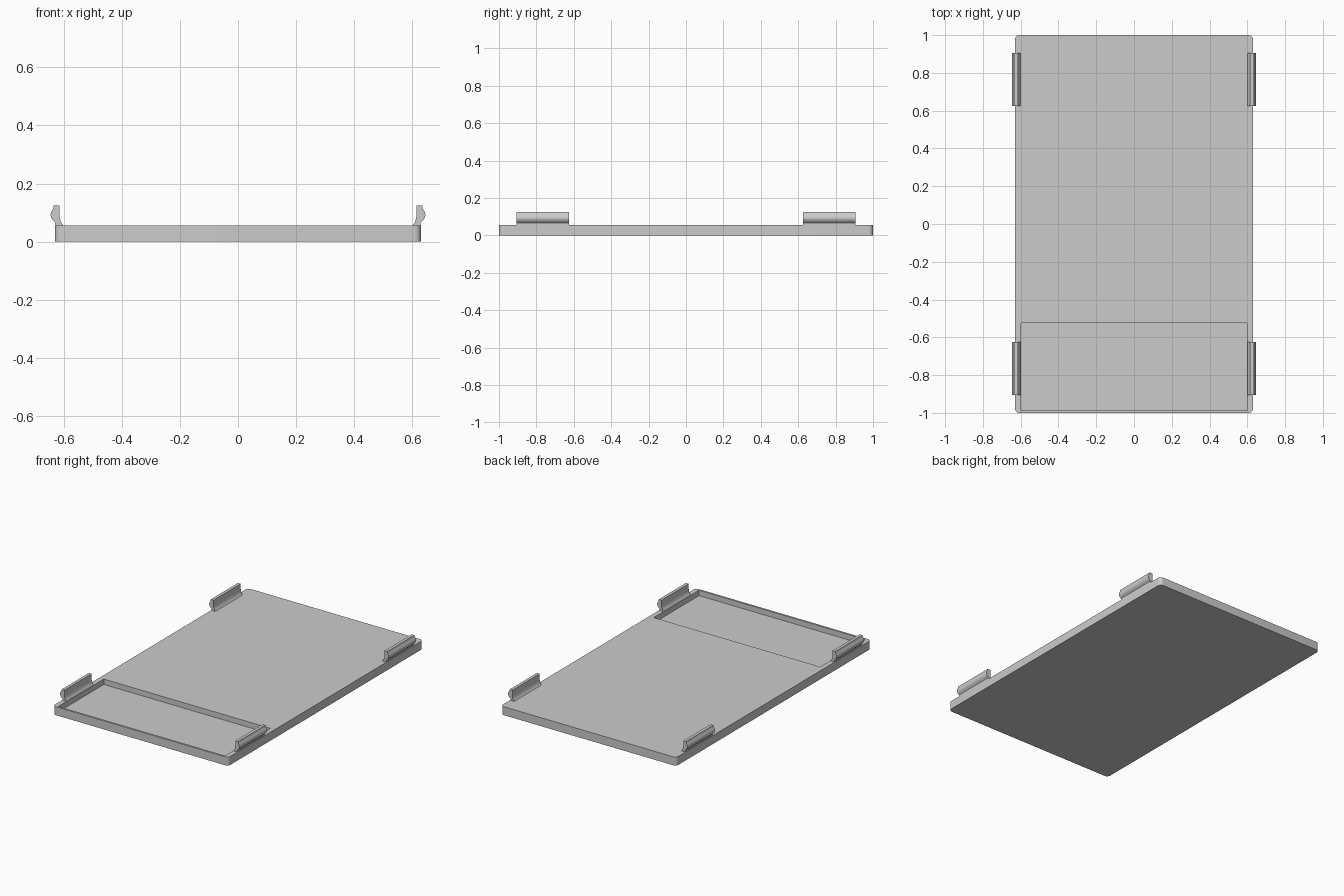
import bpy
import bmesh
import math

if "Cube" in bpy.data.objects:
    bpy.data.objects.remove(bpy.data.objects["Cube"])

grey = bpy.data.materials.new("plain grey")
grey.diffuse_color = (0.6, 0.6, 0.6, 1)
grey.use_nodes = True
grey.node_tree.nodes["Principled BSDF"].inputs["Base Color"].default_value = grey.diffuse_color


def extrude_profile(name, points, direction):
    """Make a closed prism by sweeping a flat outline along a direction."""
    bm = bmesh.new()
    face = bm.faces.new([bm.verts.new(p) for p in points])
    swept = bmesh.ops.extrude_face_region(bm, geom=[face])["geom"]
    verts = [g for g in swept if isinstance(g, bmesh.types.BMVert)]
    bmesh.ops.translate(bm, verts=verts, vec=direction)
    bmesh.ops.recalc_face_normals(bm, faces=bm.faces)
    mesh = bpy.data.meshes.new(name)
    bm.to_mesh(mesh)
    bm.free()
    obj = bpy.data.objects.new(name, mesh)
    bpy.context.collection.objects.link(obj)
    mesh.materials.append(grey)
    return obj


def smooth(obj):
    bpy.ops.object.select_all(action='DESELECT')
    obj.select_set(True)
    bpy.context.view_layer.objects.active = obj
    bpy.ops.object.shade_smooth_by_angle(angle=math.radians(35))


# Flat panel with rounded vertical corners
W, L, T, R = 0.63, 1.0, 0.055, 0.024
outline = []
for i, (sx, sy) in enumerate([(1, 1), (-1, 1), (-1, -1), (1, -1)]):
    for k in range(9):
        a = math.radians(90 * i + 90 * k / 8)
        outline.append((sx * (W - R) + R * math.cos(a),
                        sy * (L - R) + R * math.sin(a), 0))
panel = extrude_profile("panel", outline, (0, 0, T))

# Rectangular pocket sunk into the front end of the panel
FLOOR = 0.02
x, y0, y1 = 0.598, -0.987, -0.523
cutter = extrude_profile("pocket_cutter",
                         [(-x, y0, FLOOR), (x, y0, FLOOR), (x, y1, FLOOR), (-x, y1, FLOOR)],
                         (0, 0, 0.1))
cut = panel.modifiers.new("pocket", 'BOOLEAN')
cut.operation = 'DIFFERENCE'
cut.solver = 'EXACT'
cut.object = cutter
bpy.context.view_layer.objects.active = panel
bpy.ops.object.modifier_apply(modifier=cut.name)
bpy.data.objects.remove(cutter)
smooth(panel)

# Four snap clips: filleted inner foot, straight tip, rounded outer catch
section = [(0.600, 0.050), (0.600, 0.055), (0.606, 0.062), (0.611, 0.073),
           (0.614, 0.090), (0.614, 0.124), (0.634, 0.124), (0.636, 0.112),
           (0.641, 0.106), (0.644, 0.099), (0.645, 0.092), (0.643, 0.083),
           (0.638, 0.075), (0.628, 0.066), (0.628, 0.050)]
for side, sx in (("left", -1), ("right", 1)):
    for end, y in (("front", -0.905), ("back", 0.625)):
        clip = extrude_profile(f"{end}_{side}_clip",
                               [(sx * px, y, pz) for px, pz in section],
                               (0, 0.28, 0))
        smooth(clip)
